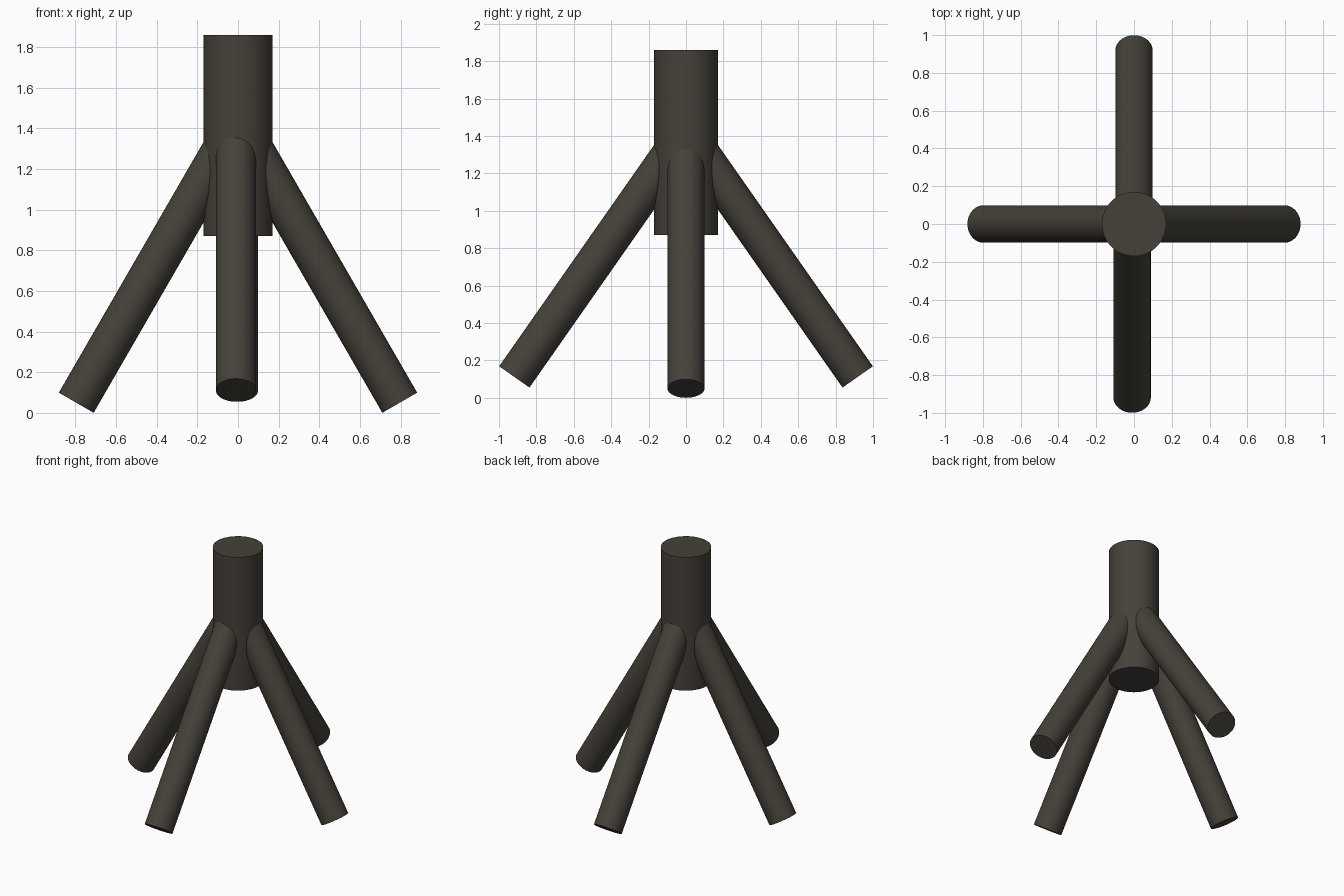
import bpy
from math import radians, sin, cos
from mathutils import Vector

if "Cube" in bpy.data.objects:
    bpy.data.objects.remove(bpy.data.objects["Cube"])

wood = bpy.data.materials.new("dark_wood")
wood.diffuse_color = (0.06, 0.053, 0.042, 1)
wood.use_nodes = True
wood.node_tree.nodes["Principled BSDF"].inputs["Base Color"].default_value = wood.diffuse_color


def rod(name, a, b, radius):
    """Smooth capped cylinder running from point a to point b."""
    a, b = Vector(a), Vector(b)
    axis = b - a
    bpy.ops.mesh.primitive_cylinder_add(
        vertices=64, radius=radius, depth=axis.length, location=(a + b) / 2,
        rotation=axis.to_track_quat('Z', 'Y').to_euler())
    obj = bpy.context.object
    obj.name = name
    obj.data.materials.append(wood)
    bpy.ops.object.shade_smooth_by_angle(angle=radians(40))
    return obj


def leg(name, foot, tilt, direction, offset=(0, 0)):
    """Round leg leaning inward from its foot to the column's axis."""
    reach, height = foot
    rise = reach * cos(radians(tilt)) / sin(radians(tilt))
    d = Vector((*direction, 0))
    o = Vector((*offset, 0))
    up = Vector((0, 0, 1))
    return rod(name, o + d * reach + up * height, o + up * (height + rise), 0.099)


# Central column
rod("column", (0, 0, 0.87), (0, 0, 1.86), 0.17)

# Steeper side legs
for side, s in (("left", -1), ("right", 1)):
    leg(side + "_leg", (0.796, 0.05), 30, (s, 0))

# Wider-splayed front and back legs, the front one slightly off centre
leg("front_leg", (0.918, 0.112), 35, (0, -1), (-0.01, 0))
leg("back_leg", (0.918, 0.112), 35, (0, 1))
